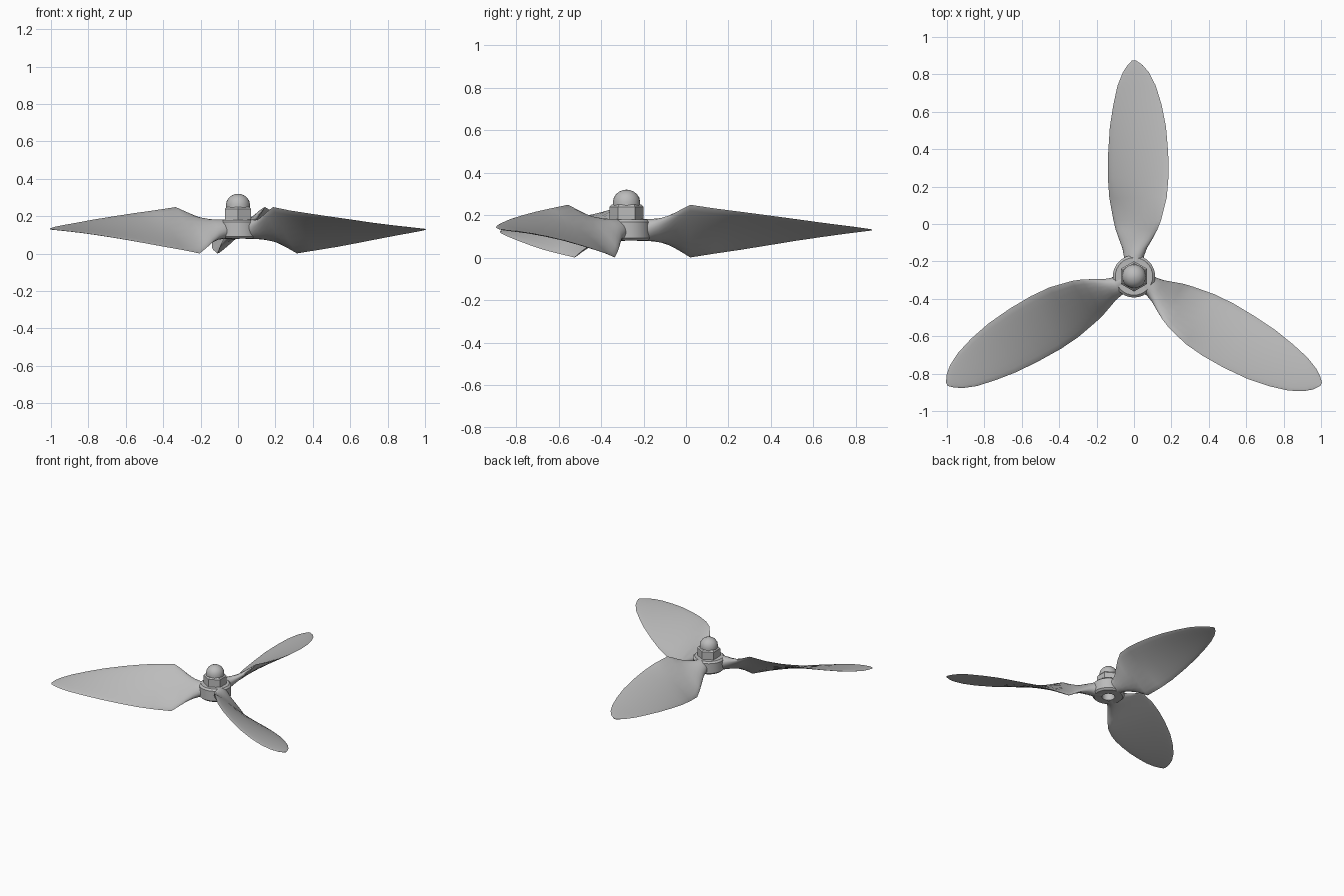
import bpy
import bmesh
from math import sin, cos, pi, radians
from mathutils import Vector, Matrix

cube = bpy.data.objects.get("Cube")
if cube:
    bpy.data.objects.remove(cube, do_unlink=True)

HUB = Vector((0, -0.28, 0))

grey = bpy.data.materials.new("plain_grey")
grey.use_nodes = True
colour = (0.5, 0.5, 0.5, 1)
grey.diffuse_color = colour
grey.node_tree.nodes["Principled BSDF"].inputs["Base Color"].default_value = colour


def finish(bm, name, angle, turn=0):
    bmesh.ops.recalc_face_normals(bm, faces=bm.faces)
    mesh = bpy.data.meshes.new(name)
    bm.to_mesh(mesh)
    bm.free()
    mesh.materials.append(grey)
    obj = bpy.data.objects.new(name, mesh)
    bpy.context.collection.objects.link(obj)
    obj.matrix_world = Matrix.Translation(HUB) @ Matrix.Rotation(turn, 4, "Z")
    bpy.ops.object.select_all(action="DESELECT")
    obj.select_set(True)
    bpy.context.view_layer.objects.active = obj
    bpy.ops.object.shade_smooth_by_angle(angle=radians(angle))
    return obj


def bridge(bm, rings, closed=False):
    """Join successive rings with quads; a closed loop joins last to first."""
    pairs = list(zip(rings, rings[1:]))
    if closed:
        pairs.append((rings[-1], rings[0]))
    for a, b in pairs:
        for i in range(len(a)):
            j = (i + 1) % len(a)
            bm.faces.new((a[i], a[j], b[j], b[i]))


def lathe(name, profile, sides, angle, closed=False):
    bm = bmesh.new()
    rings = []
    for r, z in profile:
        ts = [2 * pi * i / sides + pi / 2 for i in range(sides)]
        rings.append([bm.verts.new((r * cos(t), r * sin(t), z)) for t in ts])
    bridge(bm, rings, closed)
    if not closed:
        bm.faces.new(rings[0])
        bm.faces.new(rings[-1])
    return finish(bm, name, angle)


# Hub: short barrel with a shaft bore
lathe("hub", [(0.045, 0.08), (0.1, 0.08), (0.113, 0.092), (0.113, 0.168),
              (0.1, 0.18), (0.045, 0.18)], 32, 40, closed=True)

# Hexagonal nut with chamfered top, and its domed cap
lathe("nut", [(0.081, 0.175), (0.081, 0.238), (0.07, 0.25)], 6, 20)
dome = [(0.064, 0.24), (0.064, 0.262)]
dome += [(0.064 * cos(a), 0.262 + 0.058 * sin(a))
         for a in (radians(d) for d in (20, 40, 58, 74, 86))]
lathe("nut_cap", dome, 24, 50)

# Blade stations: radius, high edge x/z, low edge x/z, thickness
STATIONS = [
    (0.05, 0.045, 0.165, -0.045, 0.095, 0.10),
    (0.11, 0.045, 0.168, -0.045, 0.092, 0.095),
    (0.15, 0.065, 0.176, -0.058, 0.082, 0.075),
    (0.20, 0.098, 0.195, -0.080, 0.062, 0.052),
    (0.25, 0.125, 0.223, -0.098, 0.032, 0.036),
    (0.30, 0.145, 0.249, -0.110, 0.001, 0.026),
    (0.42, 0.175, 0.231, -0.132, 0.020, 0.024),
    (0.53, 0.184, 0.217, -0.140, 0.036, 0.022),
    (0.66, 0.183, 0.200, -0.138, 0.057, 0.020),
    (0.80, 0.171, 0.181, -0.129, 0.080, 0.018),
    (0.92, 0.147, 0.164, -0.110, 0.098, 0.015),
    (1.02, 0.116, 0.151, -0.088, 0.112, 0.012),
    (1.09, 0.080, 0.142, -0.060, 0.121, 0.010),
    (1.13, 0.046, 0.136, -0.034, 0.126, 0.007),
    (1.155, 0.010, 0.132, -0.010, 0.129, 0.004),
]


def blade(name, turn):
    bm = bmesh.new()
    rings = []
    for r, xh, zh, xl, zl, thick in STATIONS:
        hi, lo = Vector((xh, r, zh)), Vector((xl, r, zl))
        mid, half = (hi + lo) / 2, (hi - lo) / 2
        normal = Vector((-half.z, 0, half.x)).normalized() * thick / 2
        ts = [2 * pi * i / 20 for i in range(20)]
        rings.append([bm.verts.new(mid + half * cos(t) + normal * sin(t)) for t in ts])
    bridge(bm, rings)
    bm.faces.new(rings[0])
    bm.faces.new(rings[-1])
    return finish(bm, name, 50, turn)


# Three twisted blades around the hub
for i, side in enumerate(("back", "right", "left")):
    blade("blade_" + side, radians(120 * i))
